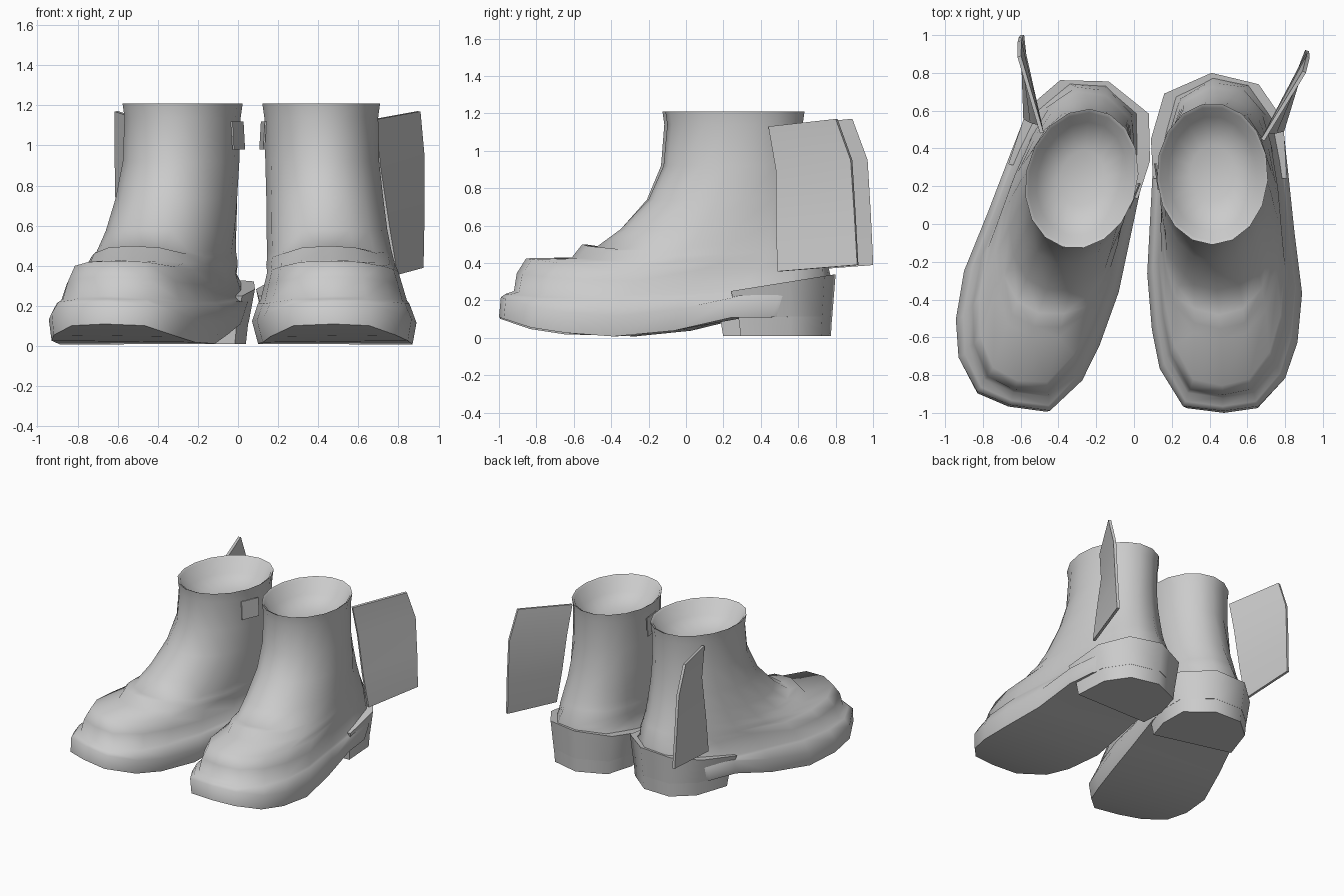
import bpy
import bmesh
import math
from mathutils import Matrix, Vector

if "Cube" in bpy.data.objects:
    bpy.data.objects.remove(bpy.data.objects["Cube"], do_unlink=True)

# One plain grey leather for everything
leather = bpy.data.materials.new("grey leather")
leather.use_nodes = True
leather.diffuse_color = (0.6, 0.6, 0.6, 1)
shader = leather.node_tree.nodes["Principled BSDF"]
shader.inputs["Base Color"].default_value = leather.diffuse_color
shader.inputs["Roughness"].default_value = 0.8

# The right boot is the mirrored left boot, turned outward
turn_out = (Matrix.Translation((0.055, -0.124, 0))
            @ Matrix.Rotation(math.radians(-15), 4, "Z")
            @ Matrix.Scale(-1, 4, (1, 0, 0)))


def lerp(a, b, t):
    return a + (b - a) * t


def finish(bm, part, smooth_angle):
    """Make the left part and its mirrored right partner."""
    bmesh.ops.recalc_face_normals(bm, faces=bm.faces)
    for side in ("left", "right"):
        if side == "right":
            bm.transform(turn_out)
            bmesh.ops.reverse_faces(bm, faces=bm.faces)
        mesh = bpy.data.meshes.new(side + "_" + part)
        bm.to_mesh(mesh)
        mesh.materials.append(leather)
        obj = bpy.data.objects.new(side + "_" + part, mesh)
        bpy.context.collection.objects.link(obj)
        bpy.ops.object.select_all(action="DESELECT")
        obj.select_set(True)
        bpy.context.view_layer.objects.active = obj
        bpy.ops.object.shade_smooth_by_angle(angle=math.radians(smooth_angle))
    bm.free()


def bridge(bm, lower, upper):
    count = len(lower)
    for i in range(count):
        j = (i + 1) % count
        bm.faces.new((lower[i], lower[j], upper[j], upper[i]))


# Foot outline in unit coordinates, from toe round the outside to the heel
foot_outline = [(.49, 0), (.72, .015), (.89, .1), (.97, .21), (1, .36), (.95, .55),
                (.91, .73), (.88, .86), (.72, .97), (.42, 1), (.11, .94), (.04, .78),
                (.02, .6), (0, .42), (.03, .25), (.08, .13), (.23, .015)]
sides = len(foot_outline)

# Curved underside: height of the sole along the foot
sole_curve = [(-1, .11), (-.83, .055), (-.6, .02), (-.35, .005), (-.1, .03), (.25, .11), (1, .11)]


def sole_height(y):
    for (ya, za), (yb, zb) in zip(sole_curve, sole_curve[1:]):
        if y <= yb:
            return lerp(za, zb, max(0, (y - ya) / (yb - ya)))
    return sole_curve[-1][1]


def ring(bm, front, back, inner, outer, roundness, crown=0, on_sole=None):
    """Outline between front and back (y, z) points, blending foot to ankle shape;
    crown lifts the front middle above the sides."""
    verts = []
    for i, (u, v) in enumerate(foot_outline):
        a = math.tau * i / sides
        u = lerp(u, 0.5 + 0.5 * math.sin(a), roundness)
        v = lerp(v, 0.5 - 0.5 * math.cos(a), roundness)
        y = lerp(front[0], back[0], v)
        z = lerp(front[1], back[1], v) + crown * (1 - v) ** 5
        if on_sole is not None:
            z = sole_height(y) + on_sole
        verts.append(bm.verts.new((lerp(inner, outer, u), y, z)))
    return verts


# Boot: sole, toe ledge, toe cap, instep crease, shaft and collar
boot = bmesh.new()
rings = [ring(boot, (-1, 0), (.70, 0), .10, .87, 0, on_sole=0),
         ring(boot, (-.99, 0), (.74, 0), .07, .89, 0, on_sole=.11)]
for section in [((-.965, .18), (.77, .25), .10, .855, 0, .055),
                ((-.92, .19), (.775, .27), .112, .843, .05, .06),
                ((-.905, .29), (.78, .31), .13, .82, .15, .055),
                ((-.855, .37), (.77, .36), .145, .80, .3, .055),
                ((-.61, .39), (.755, .42), .14, .785, .45, .04),
                ((-.555, .40), (.73, .48), .145, .775, .5, .10),
                ((-.48, .43), (.71, .54), .145, .765, .6, .055),
                ((-.35, .54), (.68, .63), .14, .745, .7, .04),
                ((-.20, .72), (.65, .76), .14, .725, .85, .02),
                ((-.12, .92), (.63, .92), .135, .705, 1),
                ((-.10, 1.14), (.63, 1.14), .13, .70, 1),
                ((-.11, 1.21), (.64, 1.21), .12, .71, 1),
                ((-.09, 1.20), (.62, 1.20), .135, .695, 1),
                ((-.04, 1.10), (.57, 1.10), .18, .65, 1),
                ((.12, 1.04), (.42, 1.04), .30, .53, 1)]:
    rings.append(ring(boot, *section))
for lower, upper in zip(rings, rings[1:]):
    bridge(boot, lower, upper)
# Closed shaft floor, and the underside in strips across the foot
boot.faces.new(rings[-1])
sole = rings[0]
boot.faces.new((sole[0], sole[1], sole[-1]))
for i in range(1, sides // 2):
    boot.faces.new((sole[i], sole[i + 1], sole[-i - 1], sole[-i]))
finish(boot, "boot", 62)

# Heel counter and heel block share one U-shaped outline
heel_outline = [(.10, .24), (.09, .45), (.16, .69), (.41, .80),
                (.66, .74), (.79, .55), (.81, .24)]
heel_centre = Vector((.47, .62))


def heel_ring(bm, size, z_front, z_back):
    verts = []
    for point in heel_outline:
        p = heel_centre + (Vector(point) - heel_centre) * size
        z = lerp(z_front, z_back, (point[1] - .24) / .56)
        verts.append(bm.verts.new((p.x, p.y, z)))
    return verts


def heel_part(part, low, high):
    bm = bmesh.new()
    bottom, top = heel_ring(bm, *low), heel_ring(bm, *high)
    bridge(bm, bottom, top)
    bm.faces.new(bottom)
    bm.faces.new(top)
    finish(bm, part, 55)


heel_part("heel_counter", (.9, .11, .115), (1, .25, .34))
heel_part("heel_block", (.86, .01, .01), (.895, .11, .115))


def plate(part, rows, thickness):
    """Thin solid sheet through rows of points."""
    bm = bmesh.new()
    grid = [[bm.verts.new(p) for p in row] for row in rows]
    for upper, lower in zip(grid, grid[1:]):
        bm.faces.new((upper[0], upper[1], lower[1], lower[0]))
    bmesh.ops.recalc_face_normals(bm, faces=bm.faces)
    bmesh.ops.solidify(bm, geom=bm.faces[:], thickness=thickness)
    finish(bm, part, 30)


# Upright flap standing out behind the ankle
plate("ankle_flap", [((.69, .44, 1.13), (.91, .80, 1.17)),
                     ((.71, .48, .90), (.93, .88, .95)),
                     ((.755, .48, .60), (.93, .90, .65)),
                     ((.795, .49, .355), (.925, .915, .39))], .02)

# Small patch on the inner side of the shaft
plate("inner_patch", [((.134, .18, 1.12), (.114, .32, 1.12)),
                      ((.126, .18, .98), (.106, .32, .98))], .008)
